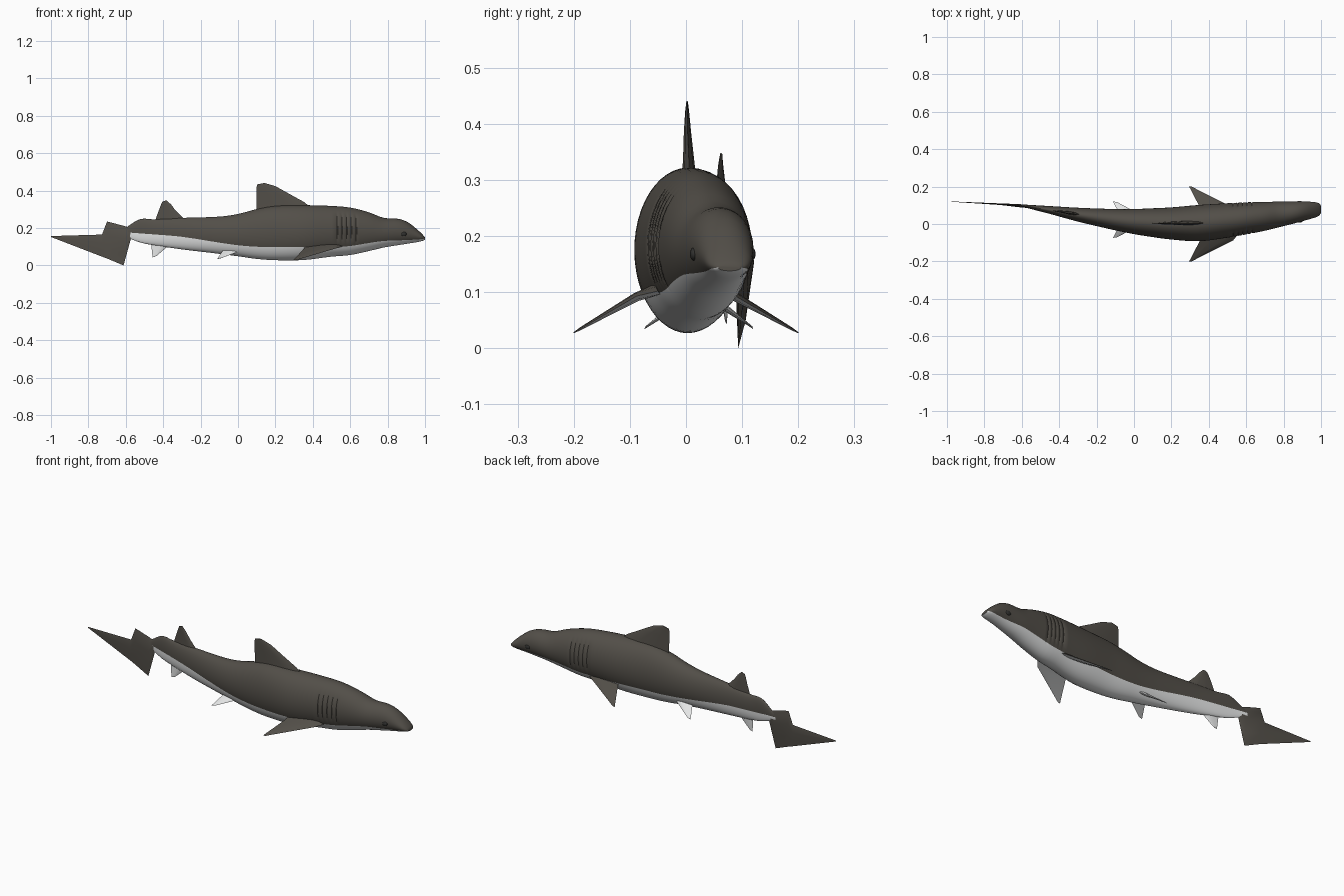
import bpy, bmesh, math
from mathutils import Vector


def material(name, rgb):
    m = bpy.data.materials.new(name)
    m.diffuse_color = (*rgb, 1)
    return m


DARK = material("dark_skin", (0.085, 0.077, 0.065))
PALE = material("pale_belly", (0.78, 0.79, 0.79))
EYE = material("eye_black", (0.03, 0.03, 0.028))


def finish(name, bm, mats, angle=40):
    bmesh.ops.recalc_face_normals(bm, faces=bm.faces)
    me = bpy.data.meshes.new(name)
    bm.to_mesh(me)
    bm.free()
    ob = bpy.data.objects.new(name, me)
    bpy.context.collection.objects.link(ob)
    for m in mats:
        me.materials.append(m)
    bpy.ops.object.select_all(action='DESELECT')
    ob.select_set(True)
    bpy.context.view_layer.objects.active = ob
    bpy.ops.object.shade_smooth_by_angle(angle=math.radians(angle))
    return ob


def loft(bm, rings):
    """Skin closed rings of equal size and cap both ends."""
    vs = [[bm.verts.new(p) for p in r] for r in rings]
    n = len(vs[0])
    bands = []
    for a, b in zip(vs, vs[1:]):
        bands.append([bm.faces.new((a[i], a[(i + 1) % n], b[(i + 1) % n], b[i])) for i in range(n)])
    bm.faces.new(vs[0])
    bm.faces.new(vs[-1])
    return bands


# Body stations: x, top, bottom, centre y, half width, colour line height
STATIONS = [
    (-0.62, 0.186, 0.158, 0.102, 0.005, 0.178),
    (-0.57, 0.222, 0.140, 0.094, 0.009, 0.175),
    (-0.52, 0.249, 0.122, 0.086, 0.014, 0.171),
    (-0.45, 0.246, 0.108, 0.075, 0.021, 0.166),
    (-0.30, 0.254, 0.086, 0.050, 0.037, 0.153),
    (-0.10, 0.261, 0.062, 0.023, 0.057, 0.122),
    (0.00, 0.275, 0.049, 0.013, 0.067, 0.108),
    (0.10, 0.301, 0.035, 0.007, 0.077, 0.100),
    (0.20, 0.318, 0.028, 0.003, 0.086, 0.098),
    (0.35, 0.322, 0.029, 0.005, 0.097, 0.098),
    (0.50, 0.318, 0.047, 0.019, 0.092, 0.098),
    (0.60, 0.309, 0.056, 0.030, 0.086, 0.104),
    (0.70, 0.284, 0.077, 0.041, 0.077, 0.120),
    (0.78, 0.254, 0.096, 0.052, 0.068, 0.131),
    (0.86, 0.249, 0.109, 0.062, 0.058, 0.134),
    (0.91, 0.230, 0.117, 0.069, 0.051, 0.136),
    (0.96, 0.191, 0.125, 0.075, 0.043, 0.139),
    (0.988, 0.164, 0.132, 0.077, 0.034, 0.142),
    (1.0, 0.149, 0.138, 0.078, 0.020, 0.144),
]
GILLS = [0.53, 0.555, 0.58, 0.605, 0.63]


def station(x):
    """Smooth (Hermite) interpolation of the body stations."""
    S = STATIONS
    k = max(i for i in range(len(S) - 1) if S[i][0] <= x + 1e-9)

    def slope(i, c):
        a, b = S[max(i - 1, 0)], S[min(i + 1, len(S) - 1)]
        return (b[c] - a[c]) / (b[0] - a[0])
    h = S[k + 1][0] - S[k][0]
    t = (x - S[k][0]) / h
    return [(2*t**3 - 3*t*t + 1) * S[k][c] + (t**3 - 2*t*t + t) * h * slope(k, c)
            + (3*t*t - 2*t**3) * S[k + 1][c] + (t**3 - t*t) * h * slope(k + 1, c)
            for c in range(1, 6)]


UP, LOW = 32, 16


def body_ring(x):
    top, bot, cy, hw, line = station(x)
    zc, hz = (top + bot) / 2, (top - bot) / 2
    tb = math.asin(max(-0.9, min(0.9, (line - zc) / hz)))
    angles = [tb + (math.pi - 2 * tb) * i / UP for i in range(UP)]
    angles += [math.pi - tb + (math.pi + 2 * tb) * i / LOW for i in range(LOW)]
    pts = []
    for a in angles:
        w = hw
        # gill grooves
        if min(abs(x - g) for g in GILLS) < 0.001 and -0.5 < math.sin(a) < 0.7:
            w -= 0.004
        pts.append((x, cy + w * math.cos(a), zc + hz * math.sin(a)))
    return pts


# Body, with the pale belly below the colour line
xs = {round(s[0], 4) for s in STATIONS}
for a, b in zip(STATIONS, STATIONS[1:]):
    n = max(2, round((b[0] - a[0]) / 0.025))
    xs |= {round(a[0] + (b[0] - a[0]) * i / n, 4) for i in range(n)}
xs = {x for x in xs if all(abs(x - g) > 0.009 for g in GILLS)}
for g in GILLS:
    xs |= {round(g - 0.005, 4), g, round(g + 0.005, 4)}
bm = bmesh.new()
for band in loft(bm, [body_ring(x) for x in sorted(xs)]):
    for f in band[UP:]:
        f.material_index = 1
finish("body", bm, [DARK, PALE])


def fin(name, sections, mats, under=False):
    """Loft of lens sections given as (leading point, trailing point, thickness)."""
    L = [Vector(s[0]) for s in sections]
    T = [Vector(s[1]) for s in sections]
    side = (L[0] - T[0]).cross((L[-1] + T[-1]) - (L[0] + T[0])).normalized()
    rings = []
    for l, t, s in zip(L, T, sections):
        h = side * s[2] / 2
        rings.append([l, l.lerp(t, .12) + h * .7, l.lerp(t, .35) + h, l.lerp(t, .7) + h * .6, t,
                      l.lerp(t, .7) - h * .6, l.lerp(t, .35) - h, l.lerp(t, .12) - h * .7])
    bm = bmesh.new()
    loft(bm, rings)
    bmesh.ops.recalc_face_normals(bm, faces=bm.faces)
    if under:
        for f in bm.faces:
            f.material_index = 1 if f.normal.z < 0 else 0
    finish(name, bm, mats)


# Fins on the back
fin("dorsal_fin", [((0.40, 0.006, 0.300), (0.10, 0.004, 0.280), 0.028),
                   ((0.355, 0.005, 0.338), (0.10, 0.004, 0.330), 0.020),
                   ((0.27, 0.003, 0.385), (0.10, 0.002, 0.385), 0.013),
                   ((0.20, 0.002, 0.424), (0.10, 0.002, 0.420), 0.007),
                   ((0.14, 0.002, 0.441), (0.103, 0.002, 0.433), 0.003)], [DARK])
fin("second_dorsal_fin", [((-0.28, 0.050, 0.240), (-0.445, 0.074, 0.235), 0.018),
                          ((-0.335, 0.057, 0.295), (-0.423, 0.070, 0.295), 0.012),
                          ((-0.357, 0.059, 0.325), (-0.411, 0.066, 0.327), 0.008),
                          ((-0.382, 0.062, 0.348), (-0.403, 0.064, 0.342), 0.004)], [DARK])

# Tail fin, lofted backward from the tail stem
fin("tail_fin", [((-0.572, 0.094, 0.200), (-0.572, 0.094, 0.145), 0.016),
                 ((-0.612, 0.100, 0.212), (-0.612, 0.093, 0.000), 0.016),
                 ((-0.70, 0.106, 0.235), (-0.70, 0.103, 0.037), 0.010),
                 ((-0.727, 0.107, 0.165), (-0.727, 0.106, 0.047), 0.008),
                 ((-1.0, 0.121, 0.157), (-1.0, 0.121, 0.152), 0.001)], [DARK])

# Belly fin near the tail
fin("anal_fin", [((-0.36, 0.060, 0.115), (-0.465, 0.077, 0.125), 0.014),
                 ((-0.435, 0.070, 0.051), (-0.457, 0.073, 0.043), 0.003)], [PALE])

# Paired fins and eyes
for s, tag in ((-1, "right"), (1, "left")):
    fin("pectoral_fin_" + tag, [((0.56, s * 0.05, 0.102), (0.36, s * 0.05, 0.112), 0.022),
                                ((0.53, s * 0.088, 0.093), (0.352, s * 0.09, 0.088), 0.016),
                                ((0.335, s * 0.186, 0.036), (0.300, s * 0.19, 0.034), 0.005),
                                ((0.308, s * 0.20, 0.028), (0.294, s * 0.20, 0.027), 0.002)],
        [DARK, PALE], under=True)
    c = 0.023
    fin("pelvic_fin_" + tag, [((0.02, c + s * 0.035, 0.080), (-0.08, c + s * 0.035, 0.082), 0.014),
                              ((-0.088, c + s * 0.093, 0.040), (-0.112, c + s * 0.097, 0.034), 0.003)],
        [PALE])
    bm = bmesh.new()
    bmesh.ops.create_uvsphere(bm, u_segments=20, v_segments=12, radius=1)
    for v in bm.verts:
        v.co = Vector((0.885 + v.co.x * 0.016, 0.0655 + s * 0.0515 + v.co.y * 0.007,
                       0.168 + v.co.z * 0.012))
    finish("eye_" + tag, bm, [EYE])
